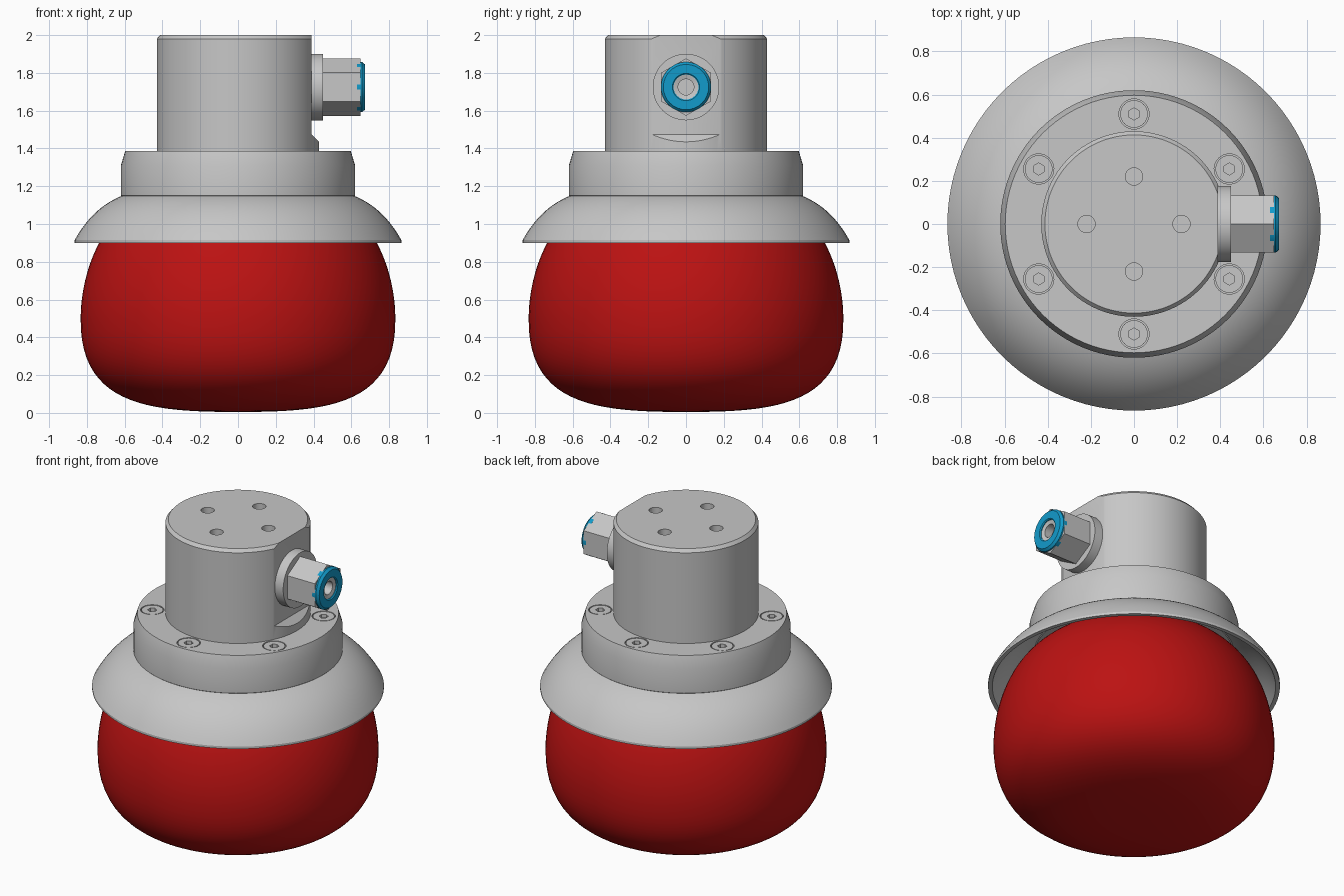
import bpy, bmesh, math
from mathutils import Matrix, Vector
from mathutils.geometry import interpolate_bezier

if "Cube" in bpy.data.objects:
    bpy.data.objects.remove(bpy.data.objects["Cube"])


def material(name, color):
    m = bpy.data.materials.new(name)
    m.use_nodes = True
    m.diffuse_color = (*color, 1)
    m.node_tree.nodes["Principled BSDF"].inputs["Base Color"].default_value = (*color, 1)
    return m


GREY = material("satin grey", (0.57, 0.57, 0.57))
RED = material("red rubber", (0.5, 0.006, 0.006))
BLUE = material("blue plastic", (0.006, 0.33, 0.6))


def finish(bm, name, mat):
    bmesh.ops.remove_doubles(bm, verts=bm.verts, dist=1e-5)
    bmesh.ops.recalc_face_normals(bm, faces=bm.faces)
    mesh = bpy.data.meshes.new(name)
    bm.to_mesh(mesh)
    bm.free()
    mesh.materials.append(mat)
    obj = bpy.data.objects.new(name, mesh)
    bpy.context.collection.objects.link(obj)
    return obj


def lathe(name, profile, mat, segs=96, matrix=Matrix(), closed=False):
    """Revolve (radius, height) points around the local z axis."""
    bm = bmesh.new()
    verts = [bm.verts.new((r, 0, z)) for r, z in profile]
    pairs = list(zip(verts, verts[1:]))
    if closed:
        pairs.append((verts[-1], verts[0]))
    edges = [bm.edges.new(p) for p in pairs]
    bmesh.ops.spin(bm, geom=verts + edges, cent=(0, 0, 0), axis=(0, 0, 1),
                   angle=math.tau, steps=segs, use_merge=False)
    bmesh.ops.transform(bm, matrix=matrix, verts=bm.verts)
    return finish(bm, name, mat)


def rod(name, radius, low, high, mat, segs=32, matrix=Matrix()):
    return lathe(name, [(0, low), (radius, low), (radius, high), (0, high)], mat, segs, matrix)


def cut(obj, cutter):
    """Subtract the cutter from the object and discard it."""
    mod = obj.modifiers.new("cut", "BOOLEAN")
    mod.operation = "DIFFERENCE"
    mod.solver = "EXACT"
    mod.object = cutter
    bpy.context.view_layer.objects.active = obj
    bpy.ops.object.modifier_apply(modifier=mod.name)
    bpy.data.objects.remove(cutter)


def bezier(*points, steps=14):
    return [tuple(p) for p in interpolate_bezier(*[Vector(p) for p in points], steps)]


parts = []

# Rubber bellows
bellows = (bezier((0, 0.005), (0.45, 0.005), (0.84, 0.03), (0.833, 0.5), steps=24)
           + bezier((0.833, 0.5), (0.833, 0.65), (0.79, 0.8), (0.735, 0.9))[1:]
           + bezier((0.735, 0.9), (0.69, 0.98), (0.6, 1.1), (0.45, 1.14))[1:]
           + [(0, 1.14)])
parts.append(lathe("rubber_bellows", bellows, RED))

# Hollow skirt above the bellows
outer = bezier((0.6, 1.155), (0.72, 1.11), (0.8, 1.03), (0.865, 0.915))
inner = bezier((0.84, 0.9), (0.78, 1.01), (0.7, 1.09), (0.58, 1.13))
parts.append(lathe("skirt", outer + [(0.865, 0.9)] + inner, GREY, closed=True))

# Mounting flange
flange = lathe("flange", [(0, 1.12), (0.59, 1.12), (0.62, 1.15), (0.62, 1.31),
                          (0.597, 1.387), (0, 1.387)], GREY)
parts.append(flange)

# Six countersunk screws with hex sockets
for i in range(6):
    place = Matrix.Rotation(math.radians(30 + 60 * i), 4, "Z") @ Matrix.Translation((0.51, 0, 0))
    cut(flange, rod("screw_seat", 0.07, 1.36, 1.42, GREY, 32, place))
    screw = rod("screw", 0.064, 1.34, 1.386, GREY, 32, place)
    cut(screw, rod("socket", 0.028, 1.365, 1.42, GREY, 6, place))
    parts.append(screw)

# Cylindrical body with chamfered top
body = lathe("body", [(0, 1.37), (0.43, 1.37), (0.43, 1.98), (0.413, 2), (0, 2)], GREY)
parts.append(body)

# Flat on the left side with a sloped run-out
bm = bmesh.new()
face = bm.faces.new([bm.verts.new((x, -0.5, z)) for x, z in
                     [(0.39, 2.1), (0.39, 1.475), (0.6, 1.265), (0.6, 2.1)]])
ext = bmesh.ops.extrude_face_region(bm, geom=[face])["geom"]
bmesh.ops.translate(bm, vec=(0, 1, 0), verts=[v for v in ext if isinstance(v, bmesh.types.BMVert)])
cut(body, finish(bm, "flat_cutter", GREY))

# Four threaded holes in the top
for i in range(4):
    place = Matrix.Rotation(math.pi / 2 * i, 4, "Z") @ Matrix.Translation((0.22, 0, 0))
    cut(body, rod("hole", 0.04, 1.88, 2.1, GREY, 32, place))

# Air fitting, built along +x
side = Matrix.Translation((0, 0, 1.725)) @ Matrix.Rotation(math.pi / 2, 4, "Y")
parts.append(rod("fitting_collar", 0.176, 0.38, 0.45, GREY, 64, side))
nut = rod("fitting_nut", 0.152, 0.44, 0.648, GREY, 6, side)
cut(nut, rod("nut_bore", 0.07, 0.55, 0.7, GREY, 32, side))
parts.append(nut)
parts.append(lathe("release_ring", [(0.066, 0.63), (0.133, 0.63), (0.133, 0.657), (0.12, 0.672),
                                    (0.072, 0.672), (0.066, 0.666)], BLUE, 32, side, True))
parts.append(lathe("tube_sleeve", [(0, 0.56), (0.042, 0.56), (0.042, 0.655), (0.067, 0.662),
                                   (0.067, 0.55), (0, 0.55)], GREY, 32, side))

# Smooth shading with sharp edges kept
for obj in parts:
    bpy.ops.object.select_all(action="DESELECT")
    obj.select_set(True)
    bpy.context.view_layer.objects.active = obj
    bpy.ops.object.shade_smooth_by_angle(angle=math.radians(25))
